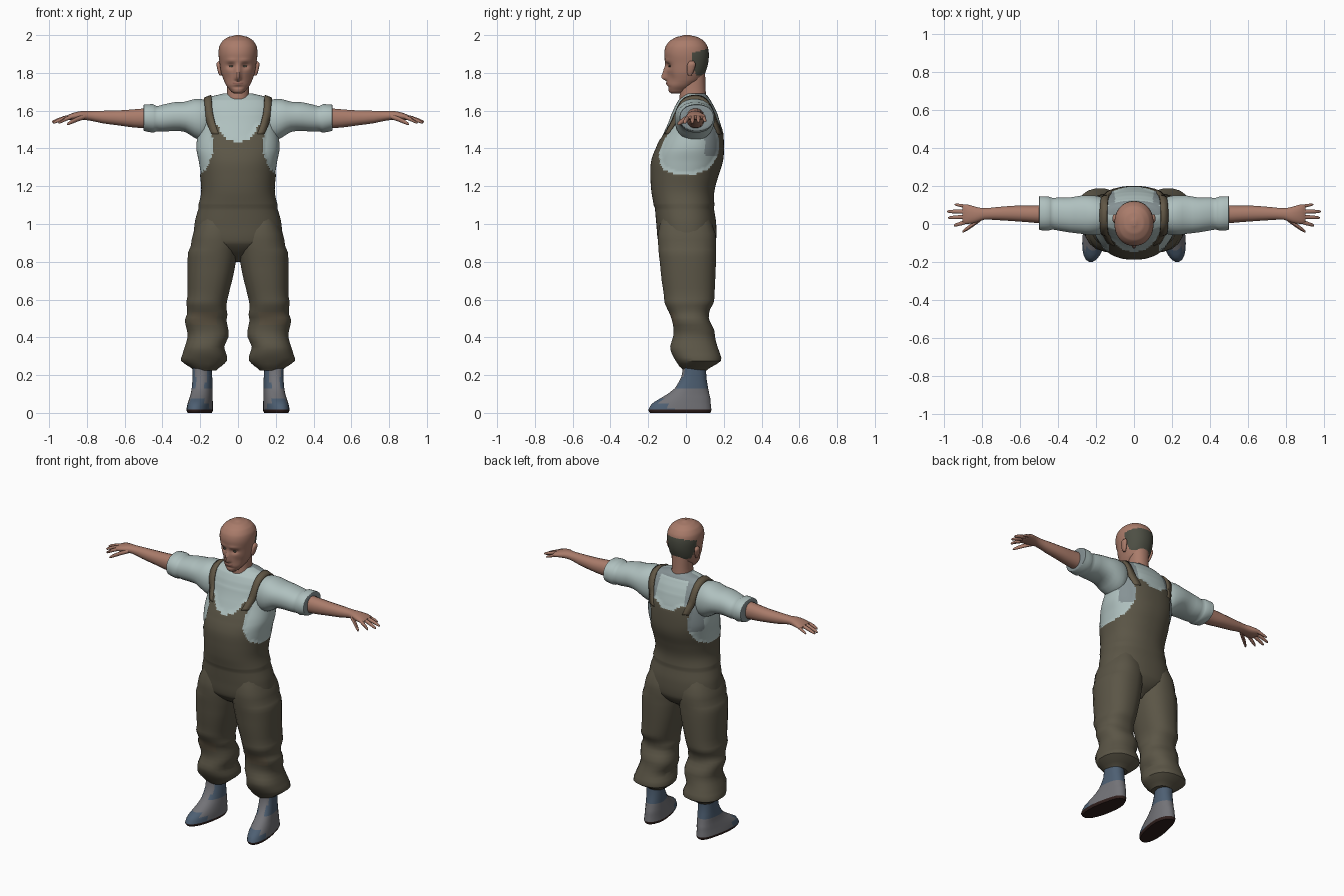
import bpy, math
from mathutils import Vector
from mathutils.bvhtree import BVHTree

if "Cube" in bpy.data.objects:
    bpy.data.objects.remove(bpy.data.objects["Cube"])

COLOURS = {
    "skin": (.40, .20, .145), "lips": (.30, .13, .10), "shirt": (.43, .53, .52),
    "shirt_shade": (.24, .29, .30), "overalls": (.105, .092, .062), "strap": (.12, .095, .06),
    "boot_blue": (.075, .115, .17), "boot_grey": (.17, .17, .185),
    "sole": (.03, .014, .012), "hair": (.075, .078, .058)}
MATS = {}
for key, col in COLOURS.items():
    MATS[key] = bpy.data.materials.new(key)
    MATS[key].diffuse_color = (*col, 1)


def interp(pairs, t):
    """Piecewise linear lookup."""
    for (a, u), (b, v) in zip(pairs, pairs[1:]):
        if t <= b:
            return u + (v - u) * max(0, (t - a) / (b - a))
    return pairs[-1][1]


def catmull(rings, sub):
    """Smoothly resample a list of rings."""
    out = []
    for i in range(len(rings) - 1):
        p = [rings[max(0, i - 1)], rings[i], rings[i + 1], rings[min(len(rings) - 1, i + 2)]]
        for s in range(sub):
            t = s / sub
            r = [b + .5 * t * (c - a + t * (2*a - 5*b + 4*c - d + t * (3*(b - c) + d - a)))
                 for a, b, c, d in zip(*p)]
            r[0] = p[1][0] + t * (p[2][0] - p[1][0])
            out.append(r)
    return out + [list(rings[-1])]


def finish(name, verts, faces, mats, rule=None, mirror=False, angle=50):
    me = bpy.data.meshes.new(name)
    me.from_pydata(verts, [], faces)
    for m in mats:
        me.materials.append(MATS[m])
    if rule:
        for p in me.polygons:
            p.material_index = mats.index(rule(p.center, p.normal))
    me.shade_smooth()
    me.set_sharp_from_angle(angle=math.radians(angle))
    ob = bpy.data.objects.new(name, me)
    bpy.context.collection.objects.link(ob)
    if mirror:
        ob.modifiers.new("mirror", "MIRROR")
    return ob


def loft(name, rings, mats, axis="z", n=24, sub=3, p=2.2, rule=None, mirror=False,
         warp=None, angle=50):
    """Rings are (position, a0, a1, b0, b1): the extents of a superellipse on the other axes."""
    verts, faces = [], []
    rings = sorted(rings)
    if sub > 1:
        rings = catmull(rings, sub)
    for t, a0, a1, b0, b1 in rings:
        for k in range(n):
            w = 2 * math.pi * (k + .5) / n
            c, s = math.cos(w), math.sin(w)
            a = (a0+a1)/2 + (a1-a0)/2 * math.copysign(abs(c)**(2/p), c)
            b = (b0+b1)/2 + (b1-b0)/2 * math.copysign(abs(s)**(2/p), s)
            v = Vector((a, b, t) if axis == "z" else (t, a, b))
            verts.append(warp(v) if warp else v)
    for j in range(len(rings) - 1):
        for k in range(n):
            q = (k + 1) % n
            faces.append((j*n + k, j*n + q, (j+1)*n + q, (j+1)*n + k))
    faces.append(tuple(reversed(range(n))))
    faces.append(tuple(range((len(rings)-1)*n, len(rings)*n)))
    return finish(name, verts, faces, mats, rule, mirror, angle)


# torso: overalls bib below, shirt above, split by outline curves
OUTER = [(1.25, .21), (1.27, .185), (1.30, .158), (1.38, .13), (1.45, .133), (1.54, .145)]
INNER = [(1.43, 0), (1.44, .045), (1.47, .085), (1.54, .11)]


def torso_rule(c, nrm):
    z, x = c.z, abs(c.x)
    lift = 0 if c.y < .03 else .05
    if z < 1.25 or (z < 1.52 and interp(INNER, z - lift) <= x <= interp(OUTER, z)):
        return "overalls"
    if c.y > .1 and x > .1 and z > 1.36 or c.y > .05 and z > 1.665:
        return "shirt_shade"
    return "shirt"


profile = [(.80, .03, -.03, .06), (.85, .13, -.10, .125), (.90, .225, -.145, .157),
           (1.0, .23, -.157, .16), (1.1, .205, -.166, .146), (1.17, .19, -.178, .145),
           (1.25, .195, -.183, .165), (1.33, .207, -.18, .19), (1.4, .22, -.155, .196),
           (1.5, .212, -.11, .19), (1.58, .205, -.078, .168), (1.62, .2, -.06, .15),
           (1.655, .18, -.04, .13), (1.677, .135, -.015, .115), (1.692, .075, .0, .10)]
torso = loft("torso_clothing", [(z, -w, w, f, b) for z, w, f, b in profile],
             ["overalls", "shirt", "shirt_shade"], n=112, sub=7, p=2.25, rule=torso_rule)
tree = BVHTree.FromPolygons([v.co.copy() for v in torso.data.vertices],
                            [tuple(f.vertices) for f in torso.data.polygons])
raised = {i for f in torso.data.polygons if f.material_index == 0 and f.center.z > 1.1
          for i in f.vertices}
normals = {i: torso.data.vertices[i].normal.copy() for i in raised}
for i in raised:
    torso.data.vertices[i].co += normals[i] * .005

# sleeves with rolled, uneven cuffs
sleeve = loft("sleeve", [
    (.13, -.03, .12, 1.47, 1.645), (.18, -.055, .145, 1.44, 1.66), (.23, -.06, .152, 1.455, 1.662),
    (.28, -.052, .15, 1.487, 1.648), (.34, -.045, .14, 1.492, 1.645), (.40, -.035, .14, 1.488, 1.632),
    (.43, -.03, .138, 1.49, 1.625), (.45, -.035, .145, 1.483, 1.635), (.497, -.033, .147, 1.492, 1.632),
    (.5, -.03, .144, 1.495, 1.629), (.501, -.01, .12, 1.515, 1.61)],
    ["shirt", "shirt_shade"], axis="x", n=24, sub=2, mirror=True, angle=40,
    rule=lambda c, n: "shirt_shade" if c.x > .499 else "shirt")
s_tree = BVHTree.FromPolygons([v.co.copy() for v in sleeve.data.vertices],
                              [tuple(f.vertices) for f in sleeve.data.polygons])

# shoulder straps laid over the shirt
sv, sf = [], []
for i in range(37):
    a = math.radians(2 + 176 * i / 36)
    for side in (-.019, .019):
        x = .117 + .043 * math.sin(a)**.8 + side
        d = Vector((0, -math.cos(a), math.sin(a)))
        o = Vector((x, .04, 1.47))
        hits = [t.ray_cast(o + d, -d)[0] for t in (tree, s_tree)]
        r = max([(h - o).length for h in hits if h and (h - o).dot(d) > 0] or [.1])
        sv.append(o + d * (r + .004))
    if i:
        sf.append((2*i - 2, 2*i - 1, 2*i + 1, 2*i))
strap = finish("shoulder_strap", sv, sf, ["strap"], mirror=True)
solid = strap.modifiers.new("thickness", "SOLIDIFY")
solid.thickness, solid.offset = .012, 0


# baggy trouser legs with bunched knees and cuffs
def leg_rule(c, n):
    patch = .475 < c.z < .53 and .12 < c.x < .25 and c.y < .03
    return "strap" if patch else "overalls"


loft("trouser_leg", [
    (1.04, .03, .20, -.13, .125), (.95, .005, .238, -.15, .157), (.88, .0, .252, -.148, .16),
    (.85, .003, .265, -.146, .16), (.8, .010, .268, -.14, .16), (.7, .03, .268, -.13, .156),
    (.62, .05, .268, -.118, .152), (.585, .058, .275, -.115, .148), (.55, .06, .27, -.10, .13),
    (.52, .055, .272, -.085, .122), (.49, .06, .283, -.075, .125), (.44, .05, .272, -.066, .15),
    (.40, .05, .268, -.07, .155), (.35, .072, .283, -.085, .168), (.31, .06, .295, -.075, .182),
    (.275, .057, .302, -.055, .187), (.245, .09, .26, -.035, .14), (.225, .115, .235, -.015, .11)],
    ["overalls", "strap"], n=20, sub=2, p=2.35, rule=leg_rule, mirror=True, angle=32)


# boots with toes turned out
def toe_out(v):
    return Vector((v.x + max(0, .05 - v.y) * .15, v.y, v.z))


def boot_rule(c, n):
    if c.z < .016:
        return "sole"
    if -.13 < c.y < -.07 and c.z > .055 or (c.z < .13 and c.y > -.08) or (c.z > .1 and n.y < -.75):
        return "boot_grey"
    return "boot_blue"


loft("boot", [
    (.26, .14, .24, -.015, .108), (.19, .136, .238, -.025, .108), (.13, .134, .24, -.06, .118),
    (.10, .132, .242, -.098, .124), (.075, .13, .246, -.14, .13), (.05, .128, .25, -.18, .132),
    (.022, .127, .254, -.198, .135), (.012, .127, .254, -.2, .135), (0, .133, .248, -.192, .13)],
    ["boot_blue", "boot_grey", "sole"], n=24, sub=2, rule=boot_rule, mirror=True, warp=toe_out)

# forearms and palms
loft("forearm_and_palm", [
    (.46, .0, .10, 1.505, 1.615), (.55, .008, .097, 1.51, 1.608), (.63, .014, .097, 1.521, 1.602),
    (.72, .02, .09, 1.533, 1.6), (.79, .022, .084, 1.548, 1.598), (.83, .008, .09, 1.55, 1.598),
    (.87, .0, .102, 1.55, 1.59), (.895, .0, .104, 1.552, 1.58), (.905, .01, .095, 1.556, 1.574)],
    ["skin"], axis="x", n=16, sub=2, mirror=True)

# fingers: start x, y, z then tip x, y, z, and half thickness
for label, x0, y0, z0, x1, y1, z1, r in [
        ("index_finger", .88, .012, 1.567, .95, -.008, 1.535, .011),
        ("middle_finger", .88, .038, 1.57, .98, .033, 1.535, .011),
        ("ring_finger", .88, .065, 1.57, .985, .066, 1.54, .011),
        ("little_finger", .87, .09, 1.568, .945, .103, 1.543, .009),
        ("thumb", .81, .025, 1.568, .905, -.042, 1.528, .013)]:
    rings = []
    for t, k in ((0, 1), (.4, 1.05), (.75, .9), (.94, .65), (1, .25)):
        x, y = x0 + (x1-x0)*t, y0 + (y1-y0)*t
        z = z0 + (z1-z0)*t**1.3
        rings.append((x, y - r*k, y + r*k, z - r*k, z + r*k))
    loft(label, rings, ["skin"], axis="x", n=8, sub=1, mirror=True)

# neck
loft("neck", [(1.6, -.075, .075, -.03, .11), (1.67, -.062, .062, -.034, .107),
              (1.72, -.058, .058, -.03, .104), (1.80, -.06, .06, -.02, .102)], ["skin"], n=24)


# head with sculpted face and a fringe of hair round the back
def face(v):
    if v.y < .0:
        def bump(x, z, sx, sz):
            return math.exp(-((abs(v.x) - x)/sx)**2 - ((v.z - z)/sz)**2)
        nose = max(0, min(1, (1.86 - v.z) / .075)) if v.z > 1.77 else max(0, 1 - (1.77 - v.z) / .014)
        v.y -= .032 * nose * math.exp(-(v.x / .015)**2)
        v.y += .016 * bump(.037, 1.837, .022, .014) + .006 * bump(.055, 1.77, .02, .03)
        v.y -= .006 * bump(.035, 1.865, .03, .01) + .006 * bump(0, 1.745, .022, .013)
        v.y += .006 * bump(0, 1.725, .03, .007)
    return v


def head_rule(c, n):
    if c.y > .03 and 1.785 < c.z < 1.905 + .25 * (c.y - .03) and c.y > .03 + (1.87 - c.z) * .3:
        return "hair"
    if c.y < -.08 and abs(c.x) < .026 and 1.738 < c.z < 1.752:
        return "lips"
    return "skin"


skull = [(1.69, .022, -.078, -.03), (1.70, .036, -.09, .0), (1.73, .06, -.098, .04),
         (1.76, .075, -.10, .08), (1.80, .089, -.101, .102), (1.85, .097, -.107, .117),
         (1.90, .103, -.115, .121), (1.94, .099, -.108, .114), (1.97, .081, -.086, .094),
         (1.99, .052, -.05, .062), (2.0, .012, -.01, .022)]
loft("head", [(z, -w, w, f, b) for z, w, f, b in skull], ["skin", "hair", "lips"],
     n=72, sub=6, p=2.15, warp=face, rule=head_rule)

# ears
loft("ear", [(1.785, .086, .098, .012, .03), (1.80, .085, .105, .005, .038),
             (1.835, .088, .113, .004, .05), (1.852, .09, .113, .01, .05),
             (1.862, .09, .104, .018, .042)], ["skin"], n=12, sub=2, mirror=True)

# narrow eyes
loft("eye", [(1.832, .028, .046, -.092, -.083), (1.836, .024, .05, -.093, -.083),
             (1.84, .028, .046, -.092, -.083)], ["hair"], n=10, sub=1, mirror=True)

for m in bpy.data.materials:
    if m.users and not m.is_grease_pencil:
        m.use_nodes = True
        m.node_tree.nodes["Principled BSDF"].inputs["Base Color"].default_value = m.diffuse_color
